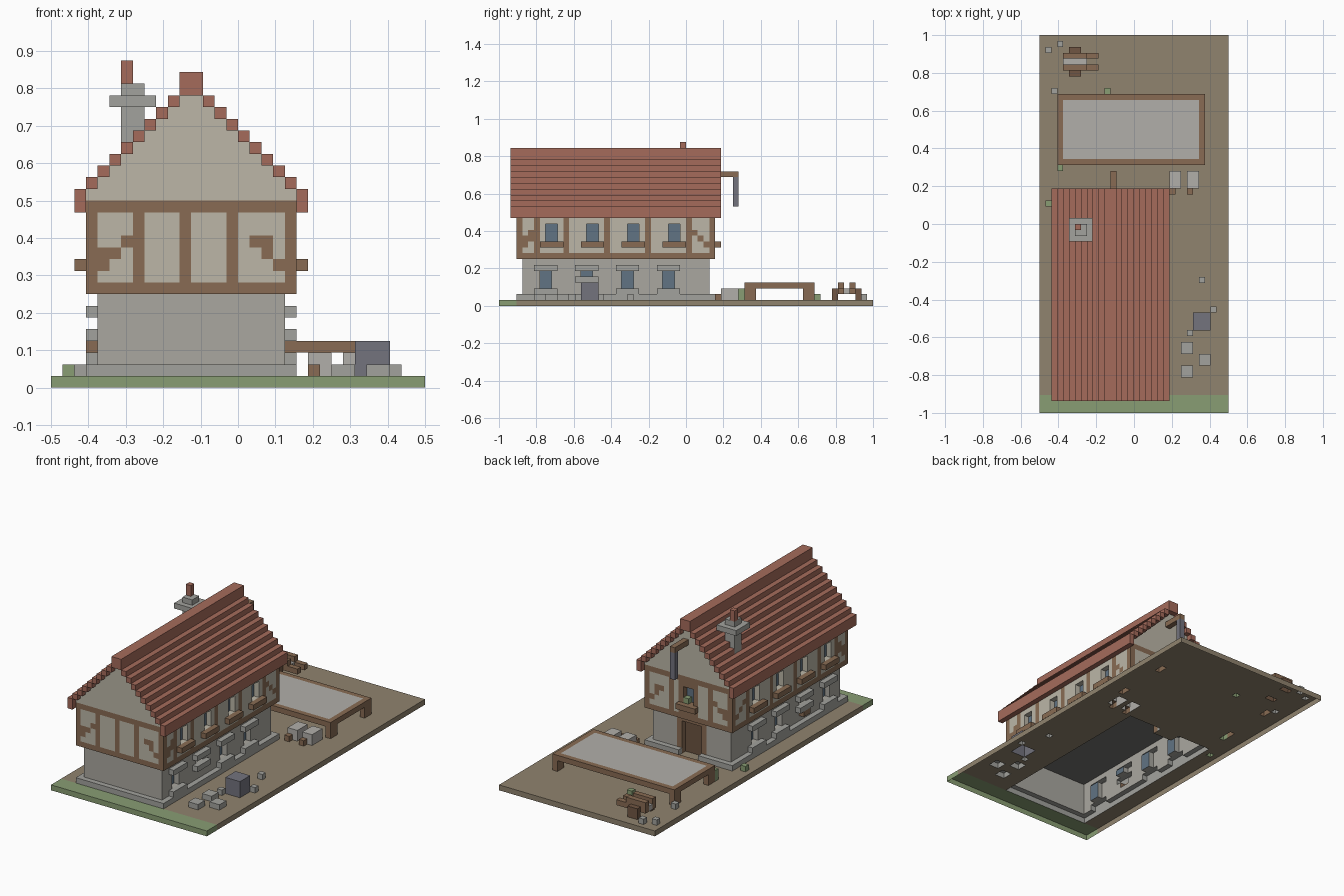
import bpy

if "Cube" in bpy.data.objects:
    bpy.data.objects.remove(bpy.data.objects["Cube"])

U = 1 / 32          # edge length of one cube
cells = {}          # (i, j, k) -> part name
colours = {}        # part name -> sRGB colour

STONE, TRIM = (.66, .65, .62), (.63, .63, .61)
PLASTER, WOOD = (.73, .71, .65), (.53, .42, .33)
GLASS, GREEN = (.38, .45, .51), (.53, .61, .45)
IRON, CLOTH = (.45, .45, .49), (.69, .68, .66)
ROOF = (.64, .42, .36)


def fill(part, colour, x, y, z):
    """Fill a block of cubes; ranges are (start, end) with end excluded."""
    colours[part] = colour
    for i in range(*x):
        for j in range(*y):
            for k in range(*z):
                cells[i, j, k] = part


def one(part, colour, i, j, k):
    fill(part, colour, (i, i + 1), (j, j + 1), (k, k + 1))


def carve(x, y, z):
    for i in range(*x):
        for j in range(*y):
            for k in range(*z):
                cells.pop((i, j, k), None)


# Ground with a grass strip at the front
fill("ground", (.56, .51, .43), (-16, 16), (-29, 32), (0, 1))
fill("grass", GREEN, (-16, 16), (-32, -29), (0, 1))

# Stone ground floor on a plinth
fill("plinth", TRIM, (-13, 5), (-29, 5), (1, 2))
fill("stone_walls", STONE, (-12, 4), (-28, 4), (1, 8))

# Jettied upper floor and stepped gables
fill("plaster_walls", PLASTER, (-13, 5), (-29, 5), (8, 16))
for k in range(9):
    fill("plaster_walls", PLASTER, (-13 + k, 5 - k), (-29, 5), (16 + k, 17 + k))

# Horizontal beams and corner posts
for k in (8, 15):
    for j in (-29, 4):
        fill("timber_frame", WOOD, (-13, 5), (j, j + 1), (k, k + 1))
    for i in (-13, 4):
        fill("timber_frame", WOOD, (i, i + 1), (-29, 5), (k, k + 1))
for i in (-13, 4):
    for j in (-29, 4):
        fill("timber_frame", WOOD, (i, i + 1), (j, j + 1), (8, 16))

# Front and back posts and braces
for j in (-29, 4):
    for i in (-9, -5, -1):
        if j < 0 or i != -5:
            fill("timber_frame", WOOD, (i, i + 1), (j, j + 1), (8, 16))
    for i, k in ((-12, 10), (-12, 11), (-11, 11), (-10, 12), (1, 12), (2, 12), (2, 11), (3, 10)):
        one("timber_frame", WOOD, i, j, k)

# Long sides: posts, braces, windows
for wall, out, glass in ((4, 5, 3), (-13, -14, -12)):
    for j in (-26, -21, -14, -7, 0):
        fill("timber_frame", WOOD, (wall, wall + 1), (j, j + 1), (8, 16))
    for j, k in ((-28, 10), (-28, 11), (-27, 11), (-27, 12), (1, 12), (2, 11), (3, 10)):
        one("timber_frame", WOOD, wall, j, k)
    for c in (-23, -16, -9, -2):
        carve((wall, wall + 1), (c - 1, c + 1), (11, 14))
        fill("upper_windows", GLASS, (glass, glass + 1), (c - 1, c + 1), (11, 14))
        fill("window_boxes", WOOD, (out, out + 1), (c - 2, c + 2), (10, 11))
for wall, out, glass in ((3, 4, 2), (-12, -13, -11)):
    for c in (-24, -17, -10, -3):
        sill = 4 if c == -17 else 2
        carve((wall, wall + 1), (c - 1, c + 1), (sill + 1, 6))
        fill("lower_windows", GLASS, (glass, glass + 1), (c - 1, c + 1), (sill + 1, 6))
        fill("stone_lintels", TRIM, (out, out + 1), (c - 2, c + 2), (6, 7))
        fill("stone_sills", TRIM, (out, out + 1), (c - 2, c + 2), (sill, sill + 1))
fill("cellar_hatch", WOOD, (-13, -12), (-18, -16), (3, 4))

# Back door and back window with a plant
fill("door_frame", WOOD, (-7, -1), (3, 4), (1, 8))
carve((-6, -2), (3, 5), (1, 7))
fill("door", (.42, .33, .26), (-6, -2), (2, 3), (1, 7))
fill("timber_frame", WOOD, (-6, -2), (4, 5), (9, 15))
carve((-5, -3), (4, 5), (11, 14))
fill("back_window", GLASS, (-5, -3), (3, 4), (11, 14))
fill("window_boxes", WOOD, (-6, -2), (5, 6), (10, 11))
one("window_plant", GREEN, -4, 4, 11)

# Stepped tile roof with ridge
for k in range(9):
    for i in (-14 + k, 5 - k):
        fill("roof_tiles", ROOF, (i, i + 1), (-30, 6), (16 + k, 17 + k))
for i in (-14, 5):
    fill("roof_tiles", ROOF, (i, i + 1), (-30, 6), (15, 16))
fill("ridge", ROOF, (-5, -3), (-30, 6), (25, 27))

# Chimney
fill("chimney", TRIM, (-10, -8), (-2, 0), (20, 26))
fill("chimney_collar", TRIM, (-11, -7), (-3, 1), (24, 25))
fill("chimney_pot", ROOF, (-10, -9), (-1, 0), (26, 28))

# Hoist on the back gable
fill("hoist_beam", WOOD, (-4, -3), (5, 9), (22, 23))
fill("hoist_chain", IRON, (-4, -3), (8, 9), (17, 22))

# Long yard table
fill("table_frame", WOOD, (-13, 12), (10, 22), (3, 4))
fill("table_cloth", CLOTH, (-12, 11), (11, 21), (3, 4))
for i in (-13, 11):
    for j in (10, 20):
        fill("table_frame", WOOD, (i, i + 1), (j, j + 2), (1, 3))

# Handcart
for j in (26, 28):
    fill("cart_body", WOOD, (-12, -8), (j, j + 1), (2, 4))
    fill("cart_handles", WOOD, (-8, -6), (j, j + 1), (2, 3))
fill("cart_load", CLOTH, (-12, -8), (27, 28), (2, 3))
for j in (25, 29):
    fill("cart_wheels", (.44, .34, .27), (-11, -9), (j, j + 1), (1, 3))

# Crates, buckets, anvil block
for i in (6, 9):
    fill("crates", CLOTH, (i, i + 2), (6, 9), (1, 3))
    one("buckets", WOOD, i, 5, 1)
fill("anvil_block", IRON, (10, 13), (-18, -15), (1, 4))

# Loose stones and small plants
for i, j in ((8, -22), (11, -24), (8, -26)):
    fill("stones", TRIM, (i, i + 2), (j, j + 2), (1, 2))
for i, j in ((11, -10), (13, -15), (9, -19), (-15, 29), (-13, 30), (-14, 22)):
    one("pebbles", TRIM, i, j, 1)
for i, j, h in ((-5, 22, 2), (-13, 9, 3), (-15, 3, 2)):
    fill("plants", GREEN, (i, i + 1), (j, j + 1), (1, h))

# Outer faces of a cube: direction and corner offsets
SIDES = {
    (1, 0, 0): ((1, 0, 0), (1, 1, 0), (1, 1, 1), (1, 0, 1)),
    (-1, 0, 0): ((0, 0, 0), (0, 0, 1), (0, 1, 1), (0, 1, 0)),
    (0, 1, 0): ((0, 1, 0), (0, 1, 1), (1, 1, 1), (1, 1, 0)),
    (0, -1, 0): ((0, 0, 0), (1, 0, 0), (1, 0, 1), (0, 0, 1)),
    (0, 0, 1): ((0, 0, 1), (1, 0, 1), (1, 1, 1), (0, 1, 1)),
    (0, 0, -1): ((0, 0, 0), (0, 1, 0), (1, 1, 0), (1, 0, 0)),
}


def make_object(name, verts, faces, colour):
    mesh = bpy.data.meshes.new(name)
    mesh.from_pydata(verts, [], faces)
    mat = bpy.data.materials.new(name)
    mat.diffuse_color = (*(c ** 2.2 for c in colour), 1)
    mat.use_nodes = True
    mat.node_tree.nodes["Principled BSDF"].inputs["Base Color"].default_value = mat.diffuse_color
    mesh.materials.append(mat)
    bpy.context.collection.objects.link(bpy.data.objects.new(name, mesh))


# Turn each part into a mesh of its exposed faces; the underside stays open
for part, colour in colours.items():
    index, faces = {}, []
    for (i, j, k), owner in cells.items():
        if owner != part:
            continue
        for (a, b, c), corners in SIDES.items():
            if (i + a, j + b, k + c) in cells or k + c < 0:
                continue
            faces.append([index.setdefault((i + p, j + q, k + r), len(index))
                          for p, q, r in corners])
    if faces:
        make_object(part, [(x * U, y * U, z * U) for x, y, z in index], faces, colour)

# Ceiling above the ground floor, seen from the open underside
make_object("ceiling", [(x * U, y * U, 8 * U) for x, y in ((-12, -28), (-12, 4), (4, 4), (4, -28))],
            [(0, 1, 2, 3)], (.45, .45, .44))
